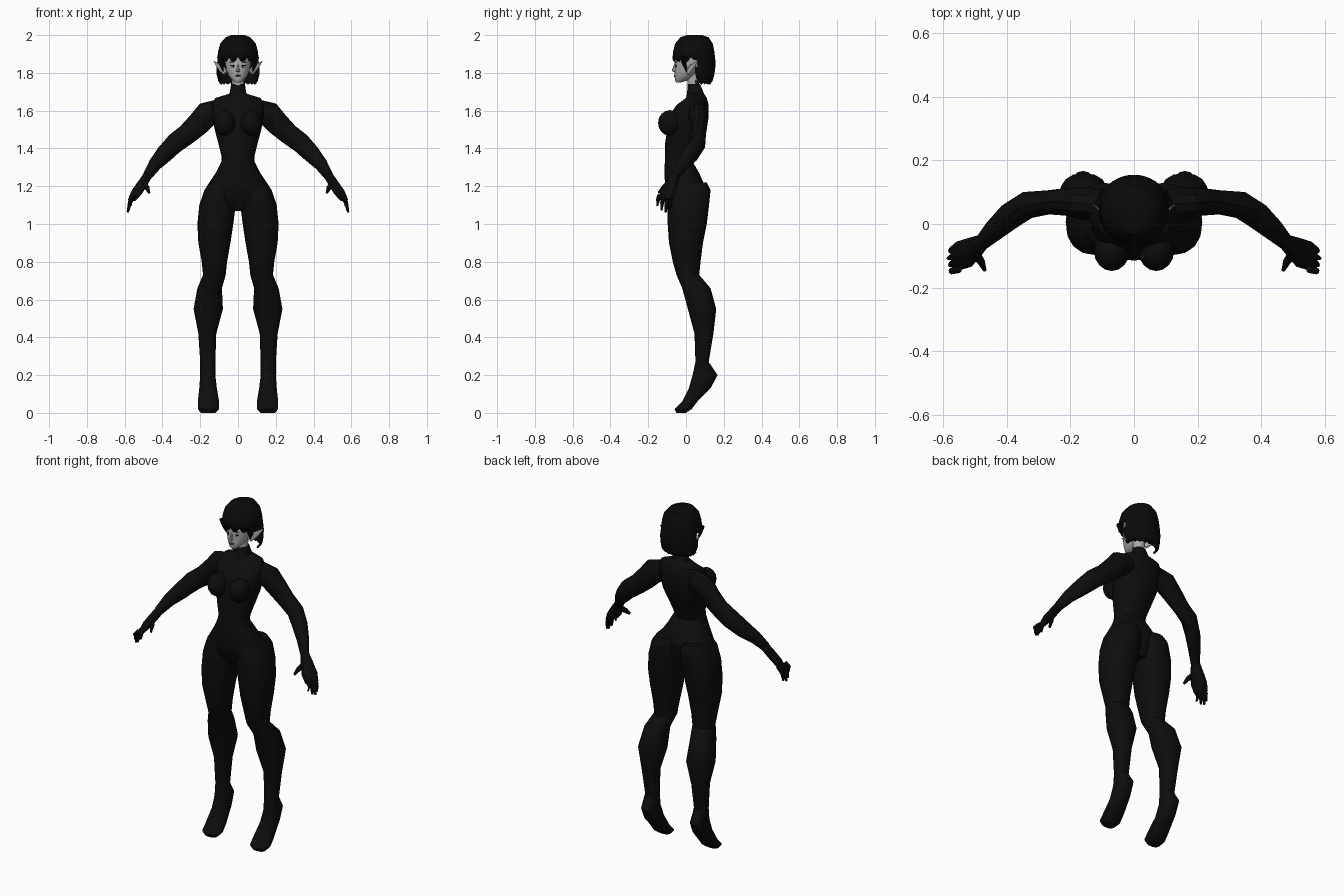
import bpy, bmesh, math
from mathutils import Vector

cube = bpy.data.objects.get("Cube")
if cube:
    bpy.data.objects.remove(cube)


def material(name, value):
    mat = bpy.data.materials.new(name)
    mat.use_nodes = True
    colour = (value, value, value, 1)
    mat.diffuse_color = colour
    mat.node_tree.nodes["Principled BSDF"].inputs["Base Color"].default_value = colour
    return mat


SUIT = material("black suit", .004)
HAIR = material("black hair", .003)
SKIN = material("pale grey skin", .42)
LIPS = material("dark grey lips", .12)
WHITE = material("eye white", .7)


def finish(name, bm, mat):
    bmesh.ops.recalc_face_normals(bm, faces=bm.faces)
    mesh = bpy.data.meshes.new(name)
    bm.to_mesh(mesh)
    bm.free()
    mesh.materials.append(mat)
    obj = bpy.data.objects.new(name, mesh)
    bpy.context.collection.objects.link(obj)
    bpy.ops.object.select_all(action='DESELECT')
    obj.select_set(True)
    bpy.context.view_layer.objects.active = obj
    bpy.ops.object.shade_smooth_by_angle()
    return obj


def skin_sections(sections, capped=True):
    """Bridge a list of equal point loops into a surface."""
    bm = bmesh.new()
    loops = [[bm.verts.new(p) for p in s] for s in sections]
    n = len(loops[0])
    for a, b in zip(loops, loops[1:]):
        for i in range(n):
            j = (i + 1) % n
            bm.faces.new((a[i], a[j], b[j], b[i]))
    bm.faces.new(loops[0])
    if capped:
        bm.faces.new(loops[-1])
    return bm


def oval(centre, u, v, n, square=1.0):
    """Oval loop spanned by half axes u and v; square < 1 fills the corners."""
    points = []
    for i in range(n):
        a = math.tau * i / n
        c, s = math.cos(a), math.sin(a)
        c = math.copysign(abs(c) ** square, c)
        s = math.copysign(abs(s) ** square, s)
        points.append(centre + u * c + v * s)
    return points


def level_rings(rows, n=16, square=.9):
    """Rows hold height, left edge, right edge, front and back."""
    return [oval(Vector(((l + r) / 2, (f + b) / 2, z)),
                 Vector(((r - l) / 2, 0, 0)), Vector((0, (b - f) / 2, 0)), n, square)
            for z, l, r, f, b in rows]


def symmetric(rows):
    return [(z, -w, w, f, b) for z, w, f, b in rows]


def tube(name, path, mat, n=10):
    """Path rows hold x, y, z, depth radius and height radius."""
    pts = [Vector(p[:3]) for p in path]
    sections = []
    for i, (p, row) in enumerate(zip(pts, path)):
        t = (pts[min(i + 1, len(pts) - 1)] - pts[max(i - 1, 0)]).normalized()
        u = t.cross(Vector((0, 0, 1))).normalized()
        sections.append(oval(p, u * row[3], u.cross(t) * row[4], n))
    return finish(name, skin_sections(sections), mat)


def ball(name, centre, size, mat, segments=16):
    bm = bmesh.new()
    bmesh.ops.create_uvsphere(bm, u_segments=segments, v_segments=segments // 2, radius=1)
    bmesh.ops.scale(bm, vec=size, verts=bm.verts)
    bmesh.ops.translate(bm, vec=centre, verts=bm.verts)
    return finish(name, bm, mat)


# Torso with high collar
torso = [
    (1.74, .036, .01, .075), (1.69, .045, .005, .095), (1.667, .12, 0, .11),
    (1.63, .14, -.05, .12), (1.57, .137, -.09, .12), (1.5, .123, -.1, .11),
    (1.43, .105, -.11, .08), (1.36, .087, -.11, .045), (1.33, .088, -.112, .035),
    (1.27, .118, -.115, .07), (1.2, .165, -.11, .1), (1.13, .17, -.1, .09),
    (1.07, .06, -.06, .07)]
finish("torso", skin_sections(level_rings(symmetric(torso), 20)), SUIT)

# Leg with raised heel and pointed toe
leg = [
    (1.22, .02, .15, -.08, .11), (1.18, .01, .178, -.1, .13),
    (1.1, .012, .205, -.1, .122), (1, .025, .215, -.097, .11),
    (.9, .04, .21, -.09, .09), (.8, .058, .192, -.07, .077),
    (.73, .065, .185, -.05, .07), (.66, .085, .215, -.02, .13),
    (.55, .08, .235, .01, .16), (.42, .115, .21, .045, .145),
    (.27, .12, .2, .05, .12), (.2, .12, .2, .035, .167),
    (.13, .112, .205, .015, .13), (.06, .1, .213, -.02, .06),
    (.02, .1, .213, -.06, .03), (0, .12, .195, -.05, 0)]

arm = [
    (.1, .06, 1.6, .05, .06), (.165, .065, 1.58, .052, .068),
    (.21, .07, 1.53, .044, .062), (.27, .068, 1.475, .038, .055),
    (.335, .06, 1.427, .043, .054), (.39, .025, 1.37, .042, .048),
    (.44, -.02, 1.315, .034, .036), (.48, -.06, 1.255, .024, .026)]

palm = [
    (.475, -.055, 1.262, .024, .024), (.505, -.075, 1.215, .036, .024),
    (.535, -.095, 1.17, .046, .022), (.56, -.108, 1.13, .04, .014)]

for side, s in (("left", 1), ("right", -1)):
    def flip(path):
        return [(s * row[0], *row[1:]) for row in path]

    rows = [(z, s * l, s * r, f, b) for z, l, r, f, b in leg]
    finish(side + "_leg", skin_sections(level_rings(rows, square=.85)), SUIT)
    tube(side + "_arm", flip(arm), SUIT, 12)
    tube(side + "_palm", flip(palm), SUIT)
    ball(side + "_breast", (s * .07, -.085, 1.535), (.056, .063, .068), SUIT)

    # Fingers fan out from the knuckles, the thumb points forward
    for k in range(4):
        y = -.076 - .022 * k
        drop = (.01, 0, .01, .035)[k]
        finger = [(.55, y, 1.15, .012, .012),
                  (.573, y - .006, 1.11 + drop / 2, .011, .011),
                  (.584 - drop / 2, y - .01, 1.062 + drop, .006, .006)]
        tube(f"{side}_finger_{k + 1}", flip(finger), SUIT, 8)
    thumb = [(.505, -.085, 1.22, .016, .018), (.48, -.12, 1.19, .012, .014),
             (.47, -.145, 1.165, .006, .007)]
    tube(side + "_thumb", flip(thumb), SUIT, 8)

    # Pointed ear and the lock of hair before it
    ear = [(.066, .01, 1.8, .008, .016), (.09, .028, 1.825, .007, .02),
           (.127, .06, 1.86, .002, .003)]
    tube(side + "_ear", flip(ear), SKIN, 8)
    lock = [(.094, -.015, 1.885, .022, .014), (.088, -.008, 1.845, .015, .008),
            (.078, .004, 1.805, .002, .002)]
    tube(side + "_lock", flip(lock), HAIR, 8)

    # Eye, iris, upper lid and brow as thin plates
    ball(side + "_eye", (s * .026, -.0525, 1.833), (.012, .004, .006), WHITE, 12)
    ball(side + "_iris", (s * .026, -.055, 1.833), (.005, .003, .0055), HAIR, 12)
    ball(side + "_eyelid", (s * .027, -.0535, 1.84), (.015, .004, .003), HAIR, 12)
    ball(side + "_brow", (s * .029, -.0525, 1.857), (.016, .004, .003), LIPS, 12)

# Neck and head
neck = [(1.7, .033, .012, .07), (1.75, .033, .008, .07), (1.8, .035, .01, .08)]
finish("neck", skin_sections(level_rings(symmetric(neck), 16, 1)), SKIN)
head = [
    (1.75, .015, -.052, -.025), (1.76, .03, -.059, .01), (1.785, .05, -.06, .05),
    (1.82, .063, -.06, .085), (1.86, .07, -.06, .11), (1.91, .072, -.056, .12),
    (1.96, .05, -.03, .1)]
finish("head", skin_sections(level_rings(symmetric(head), 24, 1)), SKIN)
nose = [(1.845, .004, -.062, -.05), (1.82, .007, -.073, -.05),
        (1.81, .011, -.074, -.05), (1.804, .006, -.063, -.05)]
finish("nose", skin_sections(level_rings(symmetric(nose), 8, 1)), SKIN)
for name, z in (("upper_lip", 1.787), ("lower_lip", 1.781)):
    ball(name, (0, -.059, z), (.016, .0045, .0035), LIPS, 12)

# Bobbed hair: a shell opened around the face, with a jagged fringe
FRINGE = 1.87
bob = [
    (2, .035, .005, .085), (1.988, .066, -.03, .12), (1.955, .094, -.058, .142),
    (1.915, .105, -.068, .15), (FRINGE, .11, -.071, .155), (1.83, .114, -.06, .155),
    (1.79, .113, -.05, .15), (1.755, .104, -.02, .14), (1.738, .092, 0, .125)]
bm = skin_sections(level_rings(symmetric(bob), 40, 1), capped=False)
opening = [f for f in bm.faces
           if f.calc_center_median().z < FRINGE - .005 and f.calc_center_median().y < .055]
bmesh.ops.delete(bm, geom=opening, context='FACES')
rim = [v for v in bm.verts if abs(v.co.z - FRINGE) < .001 and v.co.y < .04]
for k, v in enumerate(sorted(rim, key=lambda v: v.co.x)):
    v.co.z += .014 if k % 3 == 0 else -.008
tips = [v for v in bm.verts if v.co.z < 1.74]
for k, v in enumerate(tips):
    v.co.z += .008 * (k % 2)
hair = finish("hair", bm, HAIR)
shell = hair.modifiers.new("thickness", 'SOLIDIFY')
shell.thickness = .008
shell.offset = -1
